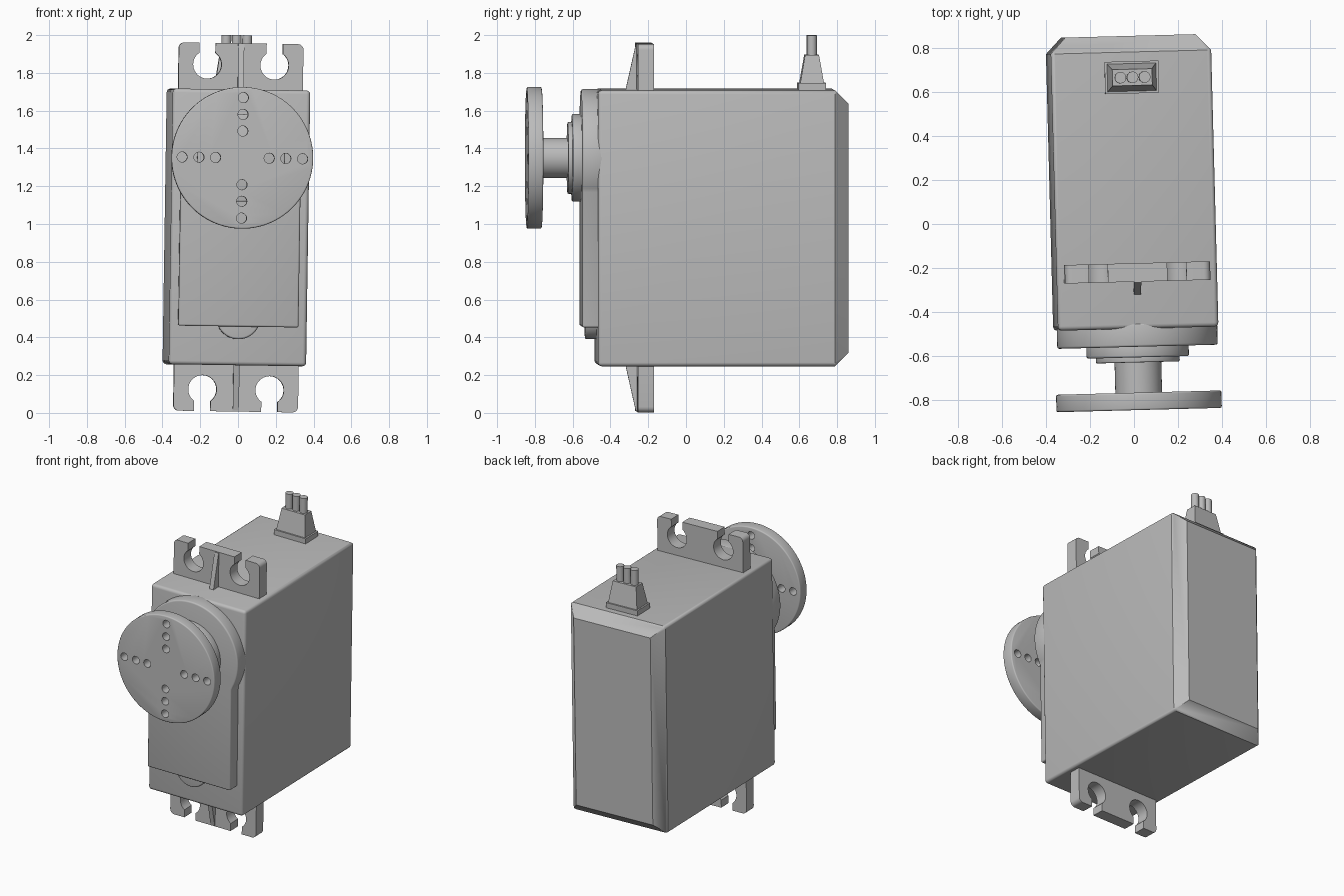
import bpy, bmesh
from math import sin, cos, pi, radians, asin, acos
from mathutils import Matrix

start_cube = bpy.data.objects.get("Cube")
if start_cube:
    bpy.data.objects.remove(start_cube, do_unlink=True)

GREY = (0.5, 0.5, 0.5, 1)
plastic = bpy.data.materials.new("grey_plastic")
plastic.use_nodes = True
plastic.diffuse_color = GREY
plastic.node_tree.nodes["Principled BSDF"].inputs["Base Color"].default_value = GREY

# The whole assembly leans very slightly about its middle
TILT = (Matrix.Translation((-0.004, 0, 1)) @ Matrix.Rotation(radians(1.5), 4, 'Z')
        @ Matrix.Rotation(radians(0.87), 4, 'Y') @ Matrix.Translation((0, 0, -1)))
AXIS_Z = 1.35     # height of the output shaft
MID_Z = 0.982     # height of the case middle


def arc(cx, cz, r, a0, a1, n):
    return [(cx + r * cos(a0 + (a1 - a0) * i / n), cz + r * sin(a0 + (a1 - a0) * i / n))
            for i in range(n + 1)]


def circle(cx, cz, r, n=64):
    return arc(cx, cz, r, 0, 2 * pi, n)[:-1]


def rect(hx, z0, z1):
    return [(-hx, z0), (hx, z0), (hx, z1), (-hx, z1)]


def add_loft(bm, rings):
    """Join matching rings of points into a closed solid."""
    loops = [[bm.verts.new(p) for p in ring] for ring in rings]
    for a, b in zip(loops, loops[1:]):
        for i in range(len(a)):
            j = (i + 1) % len(a)
            bm.faces.new((a[i], a[j], b[j], b[i]))
    bm.faces.new(loops[0][::-1])
    bm.faces.new(loops[-1])


def ring_y(outline, y):
    return [(x, y, z) for x, z in outline]


def ring_z(outline, z):
    return [(x, y, z) for x, y in outline]


def finish(name, bm, bevel=0.0, cutter=None):
    bmesh.ops.recalc_face_normals(bm, faces=bm.faces)
    mesh = bpy.data.meshes.new(name)
    bm.to_mesh(mesh)
    bm.free()
    obj = bpy.data.objects.new(name, mesh)
    bpy.context.collection.objects.link(obj)
    mesh.materials.append(plastic)
    obj.matrix_world = TILT
    bpy.ops.object.select_all(action='DESELECT')
    obj.select_set(True)
    bpy.context.view_layer.objects.active = obj
    if bevel:
        mod = obj.modifiers.new("rounding", 'BEVEL')
        mod.width, mod.segments = bevel, 3
        mod.limit_method, mod.angle_limit = 'ANGLE', radians(40)
        bpy.ops.object.modifier_apply(modifier=mod.name)
    if cutter:
        mod = obj.modifiers.new("holes", 'BOOLEAN')
        mod.operation, mod.solver, mod.object = 'DIFFERENCE', 'EXACT', cutter
        bpy.ops.object.modifier_apply(modifier=mod.name)
    bpy.ops.object.shade_smooth_by_angle(angle=radians(35))
    return obj


def solid(name, rings, bevel=0.0, cutter=None):
    bm = bmesh.new()
    add_loft(bm, rings)
    return finish(name, bm, bevel, cutter)


def plate(name, outline, y0, y1, bevel=0.0, cutter=None):
    return solid(name, [ring_y(outline, y0), ring_y(outline, y1)], bevel, cutter)


# Case: rounded box with a chamfered back
bm = bmesh.new()
case = rect(0.364, 0.252, 1.712)
add_loft(bm, [ring_y(case, -0.475), ring_y(case, 0.78),
              ring_y(rect(0.295, 0.322, 1.642), 0.853)])
rounded = [e for e in bm.edges if min(v.co.y for v in e.verts) < 0]
bmesh.ops.bevel(bm, geom=rounded, offset=0.02, segments=4, profile=0.5, affect='EDGES')
finish("case", bm)

# Gear cover: a round boss merged with a straight panel below it
R, HALF = 0.364, 0.318
dip = acos(HALF / R)
cover = arc(0, AXIS_Z, R, -dip, pi + dip, 64) + [(-HALF, 0.457), (HALF, 0.457)]
plate("gear_cover", cover, -0.557, -0.45, 0.01)
plate("cover_tongue", circle(0, 0.507, 0.117), -0.535, -0.45, 0.01)

# Bearing steps and output shaft
plate("bearing_ring", circle(0, AXIS_Z, 0.232), -0.605, -0.54, 0.008)
plate("bearing_cap", circle(0, AXIS_Z, 0.19), -0.628, -0.59, 0.006)
plate("output_shaft", circle(0, AXIS_Z, 0.106), -0.78, -0.61)

# Horn disc with a cross of drilled holes
bm = bmesh.new()
for k in range(4):
    for d in (0.142, 0.23, 0.319):
        hole = circle(d * cos(k * pi / 2), AXIS_Z + d * sin(k * pi / 2), 0.027, 20)
        add_loft(bm, [ring_y(hole, -0.9), ring_y(hole, -0.7)])
drill = finish("hole_cutter", bm)
drill.hide_render = True
plate("horn_disc", circle(0, AXIS_Z, 0.375, 96), -0.844, -0.765, 0.008, drill)
bpy.data.objects.remove(drill, do_unlink=True)

# Mounting tabs with keyhole slots, and a gusset on each
HOLE_X, HOLE_Z, HOLE_R, SLOT = 0.178, 1.842, 0.075, 0.043
TOP_Z, ROOT_Z, EDGE = 1.957, 1.69, 0.33
gap = asin(SLOT / HOLE_R)
right_half = [(HOLE_X - SLOT, TOP_Z)]
right_half += arc(HOLE_X, HOLE_Z, HOLE_R, pi / 2 + gap, 2.5 * pi - gap, 28)
right_half += [(HOLE_X + SLOT, TOP_Z)]
right_half += arc(EDGE - 0.03, TOP_Z - 0.03, 0.03, pi / 2, 0, 5)
right_half += [(EDGE, ROOT_Z)]
tab = right_half + [(-x, z) for x, z in reversed(right_half)]
gusset = [(-0.25, ROOT_Z), (-0.325, ROOT_Z), (-0.266, TOP_Z - 0.005), (-0.25, TOP_Z - 0.005)]


def flip(z, upper):
    return z if upper else 2 * MID_Z - z


for side, upper in (("upper", True), ("lower", False)):
    plate(side + "_tab", [(x, flip(z, upper)) for x, z in tab], -0.262, -0.178)
    solid(side + "_gusset", [[(x, y, flip(z, upper)) for y, z in gusset]
                             for x in (-0.016, 0.016)])


# Cable outlet: base, tapered sleeve and three wires
def cable_rect(hx, hy):
    return [(x, y + 0.665) for x, y in rect(hx, -hy, hy)]


solid("outlet_base", [ring_z(cable_rect(0.122, 0.073), z) for z in (1.69, 1.748)])
solid("outlet_sleeve", [ring_z(cable_rect(0.112, 0.064), 1.74),
                        ring_z(cable_rect(0.09, 0.037), 1.895)])
for i, name in enumerate(("right_wire", "middle_wire", "left_wire")):
    wire = circle((i - 1) * 0.055, 0.665, 0.026, 24)
    solid(name, [ring_z(wire, 1.87), ring_z(wire, 2.0)])
